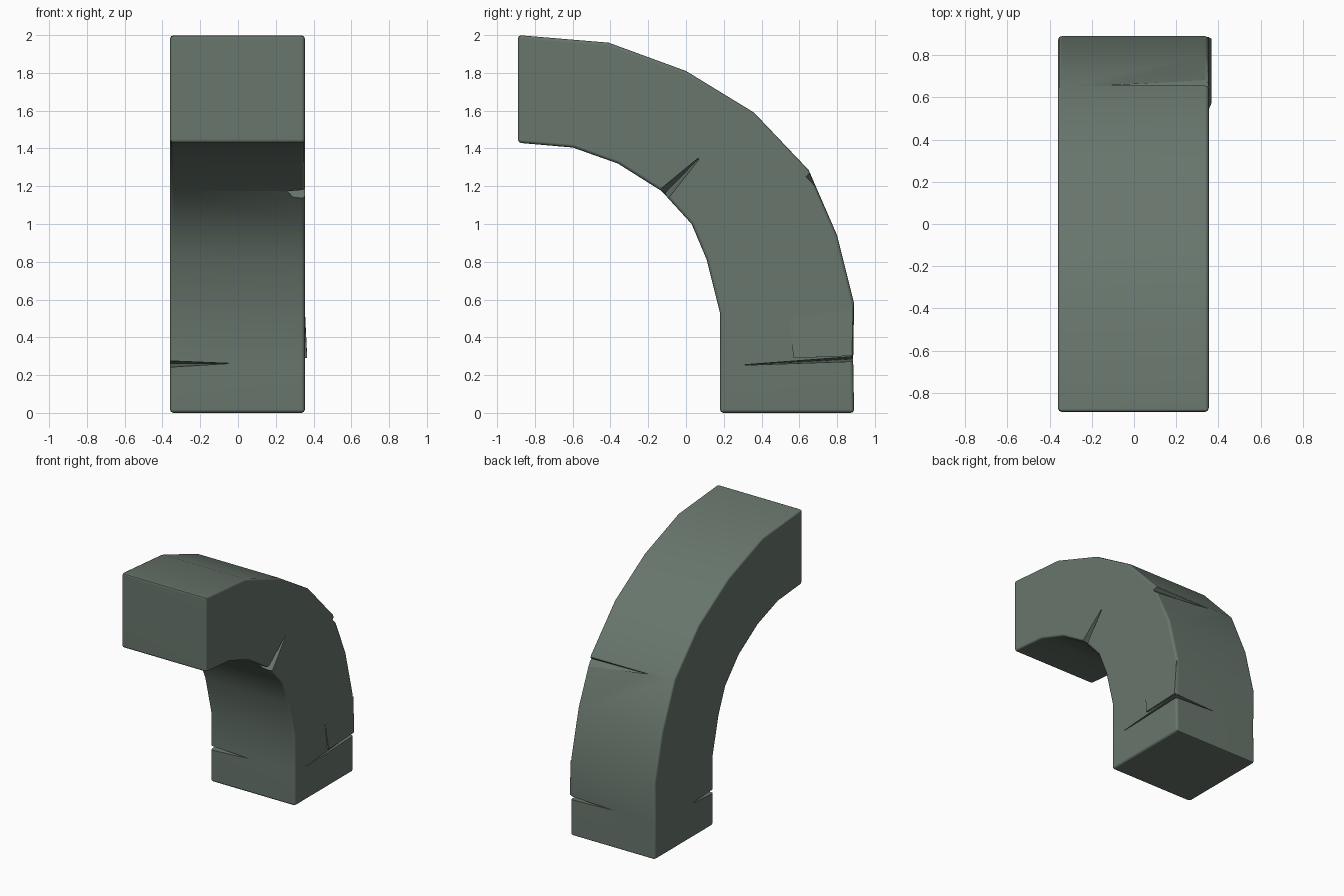
import bpy, bmesh

if "Cube" in bpy.data.objects:
    bpy.data.objects.remove(bpy.data.objects["Cube"])

stone = bpy.data.materials.new("grey green stone")
stone.diffuse_color = (0.138, 0.181, 0.150, 1)
stone.use_nodes = True
stone.node_tree.nodes["Principled BSDF"].inputs["Base Color"].default_value = stone.diffuse_color


def add_object(name, bm):
    bmesh.ops.recalc_face_normals(bm, faces=bm.faces)
    mesh = bpy.data.meshes.new(name)
    bm.to_mesh(mesh)
    bm.free()
    mesh.materials.append(stone)
    ob = bpy.data.objects.new(name, mesh)
    bpy.context.collection.objects.link(ob)
    return ob


def hull(name, points):
    bm = bmesh.new()
    for p in points:
        bm.verts.new(p)
    bmesh.ops.convex_hull(bm, input=bm.verts)
    return add_object(name, bm)


# Curved arch half: outer and inner (y, z) of each cross-section
sections = [((-.89, 2.0), (-.89, 1.43)), ((-.41, 1.96), (-.60, 1.405)),
            ((0, 1.81), (-.36, 1.32)), ((.36, 1.59), (-.13, 1.175)),
            ((.65, 1.285), (.03, 1.0)), ((.80, .94), (.11, .81)),
            ((.89, .58), (.18, .53)), ((.885, .28), (.18, .27)),
            ((.89, 0), (.18, 0))]
L, R = -.36, .354
bm = bmesh.new()
rings = [[bm.verts.new((x, *p)) for x, p in ((L, o), (R, o), (R, i), (L, i))]
         for o, i in sections]
for a, b in zip(rings, rings[1:]):
    for k in range(4):
        n = (k + 1) % 4
        bm.faces.new((a[k], a[n], b[n], b[k]))
bm.faces.new(rings[0])
bm.faces.new(rings[-1])
arch = add_object("stone_arch", bm)

bev = arch.modifiers.new("rounded edges", 'BEVEL')
bev.width = .018
bev.segments = 2
bev.limit_method = 'ANGLE'
bev.angle_limit = .8

# Cracks: wedges opening at an edge and running out along two faces
cracks = {
    "crack_front_left": [(-.375, .165, .24), (-.375, .165, .277),
                         (-.03, .178, .262), (-.358, .45, .262)],
    "crack_right_back": [(.37, .90, .272), (.37, .90, .300),
                         (.352, .24, .25), (.0, .889, .285)],
    "crack_inner_elbow": [(.37, -.145, 1.18), (.37, -.095, 1.13),
                          (.352, .09, 1.37), (.15, -.11, 1.165)],
    "crack_outer_back": [(.37, .67, 1.285), (.37, .685, 1.20),
                         (.37, .634, 1.25), (-.25, .652, 1.27)],
}
cutters = []
for name, pts in cracks.items():
    c = hull(name, pts)
    c.hide_render = True
    cutters.append(c)
    m = arch.modifiers.new(name, 'BOOLEAN')
    m.operation = 'DIFFERENCE'
    m.object = c
    m.solver = 'EXACT'

# Apply the cuts and remove the cutters
bpy.context.view_layer.update()
deps = bpy.context.evaluated_depsgraph_get()
result = bpy.data.meshes.new_from_object(arch.evaluated_get(deps))
arch.modifiers.clear()
arch.data = result
for c in cutters:
    bpy.data.objects.remove(c)

# Shallow slipped slab on the right side above the crack
hull("slipped_slab", [(.366, .57, .29), (.366, .878, .302), (.353, .54, .52),
                      (.353, .885, .57), (.34, .57, .29), (.34, .885, .302),
                      (.34, .54, .52), (.34, .885, .57)])

# Soft shading on the curved faces
bpy.ops.object.select_all(action='DESELECT')
arch.select_set(True)
bpy.context.view_layer.objects.active = arch
bpy.ops.object.shade_smooth_by_angle(angle=.8)
wn = arch.modifiers.new("weighted normals", 'WEIGHTED_NORMAL')
wn.keep_sharp = True
